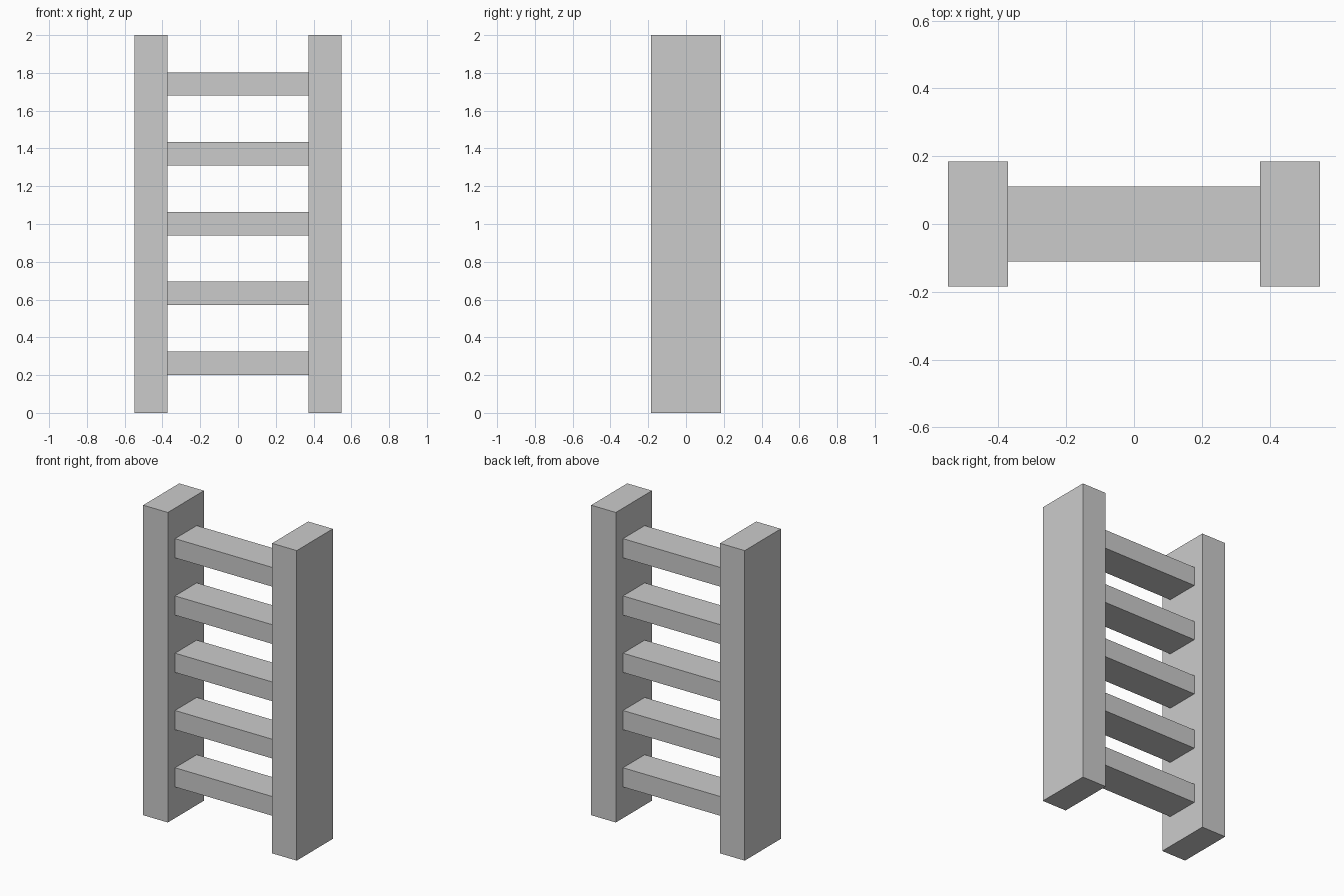
import bpy

if "Cube" in bpy.data.objects:
    bpy.data.objects.remove(bpy.data.objects["Cube"])


def box(name, size, loc):
    bpy.ops.mesh.primitive_cube_add(size=1, location=loc)
    ob = bpy.context.object
    ob.name = name
    ob.data.name = name
    ob.scale = size
    bpy.ops.object.transform_apply(location=False, rotation=False, scale=True)
    return ob


OUTER, INNER = 0.548, 0.372
RUNGS = 5

# Upright side rails
for side, name in ((-1, "left_rail"), (1, "right_rail")):
    box(name, (OUTER - INNER, 0.368, 2.0), (side * (OUTER + INNER) / 2, 0, 1.0))

# Evenly spaced rungs between the inner rail faces
for i in range(RUNGS):
    box(f"rung_{i + 1}", (2 * INNER, 0.221, 0.124), (0, 0, 0.263 + 0.3695 * i))
